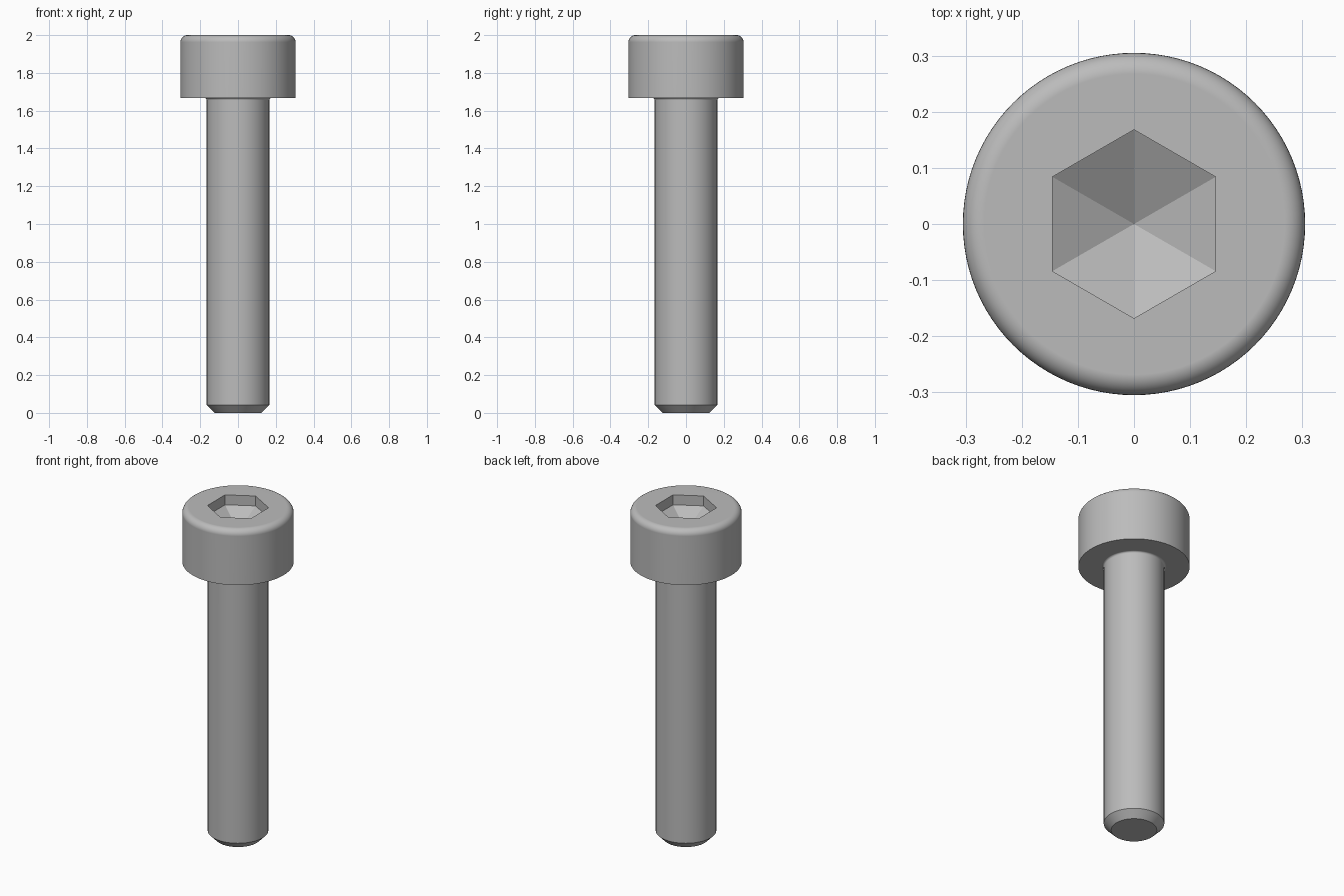
import bpy, bmesh, math
from mathutils import Matrix

cube = bpy.data.objects.get("Cube")
if cube:
    bpy.data.objects.remove(cube, do_unlink=True)

SEGMENTS = 96

steel = bpy.data.materials.new("steel_grey")
steel.use_nodes = True
steel.diffuse_color = (0.5, 0.5, 0.5, 1)
steel.node_tree.nodes["Principled BSDF"].inputs["Base Color"].default_value = steel.diffuse_color


def add_object(name, bm):
    bmesh.ops.recalc_face_normals(bm, faces=bm.faces)
    mesh = bpy.data.meshes.new(name)
    bm.to_mesh(mesh)
    bm.free()
    mesh.materials.append(steel)
    obj = bpy.data.objects.new(name, mesh)
    bpy.context.collection.objects.link(obj)
    return obj


def stack_rings(name, profile, sides, turn=0):
    """Join rings of (radius, height) into a closed solid; radius 0 is a tip."""
    bm = bmesh.new()
    rings = []
    for r, z in profile:
        count = sides if r else 1
        rings.append([bm.verts.new((r * math.cos(turn + math.tau * i / sides),
                                    r * math.sin(turn + math.tau * i / sides), z))
                      for i in range(count)])
    for low, high in zip(rings, rings[1:]):
        for i in range(sides):
            j = (i + 1) % sides
            if len(low) == 1:
                bm.faces.new((low[0], high[j], high[i]))
            else:
                bm.faces.new((low[i], low[j], high[j], high[i]))
    for ring in (rings[0], rings[-1]):
        if len(ring) > 1:
            bm.faces.new(ring)
    return add_object(name, bm)


def arc(cx, cz, radius, start, end, steps=8):
    angles = [math.radians(start + (end - start) * i / steps) for i in range(steps + 1)]
    return [(cx + radius * math.cos(a), cz + radius * math.sin(a)) for a in angles]


# Chamfered shank, small fillet under the head, rounded head rim
profile = [(0.125, 0), (0.166, 0.042)]
profile += arc(0.177, 1.656, 0.011, 180, 90, 4)
profile += [(0.305, 1.667)]
profile += arc(0.268, 1.963, 0.037, 0, 90)
screw = stack_rings("socket_head_screw", profile, SEGMENTS)

# Hexagonal socket with a pointed floor
cutter = stack_rings("socket_cutter", [(0, 1.85), (0.168, 1.94), (0.168, 2.1)], 6, math.pi / 6)
cutter.hide_render = True
cut = screw.modifiers.new("socket", "BOOLEAN")
cut.operation = "DIFFERENCE"
cut.solver = "EXACT"
cut.object = cutter
bpy.context.view_layer.objects.active = screw
bpy.ops.object.select_all(action="DESELECT")
screw.select_set(True)
bpy.ops.object.modifier_apply(modifier=cut.name)
bpy.data.objects.remove(cutter, do_unlink=True)

# Smooth round surfaces, crisp edges
bpy.ops.object.shade_smooth_by_angle(angle=math.radians(25))
weighted = screw.modifiers.new("even_normals", "WEIGHTED_NORMAL")
weighted.keep_sharp = True
